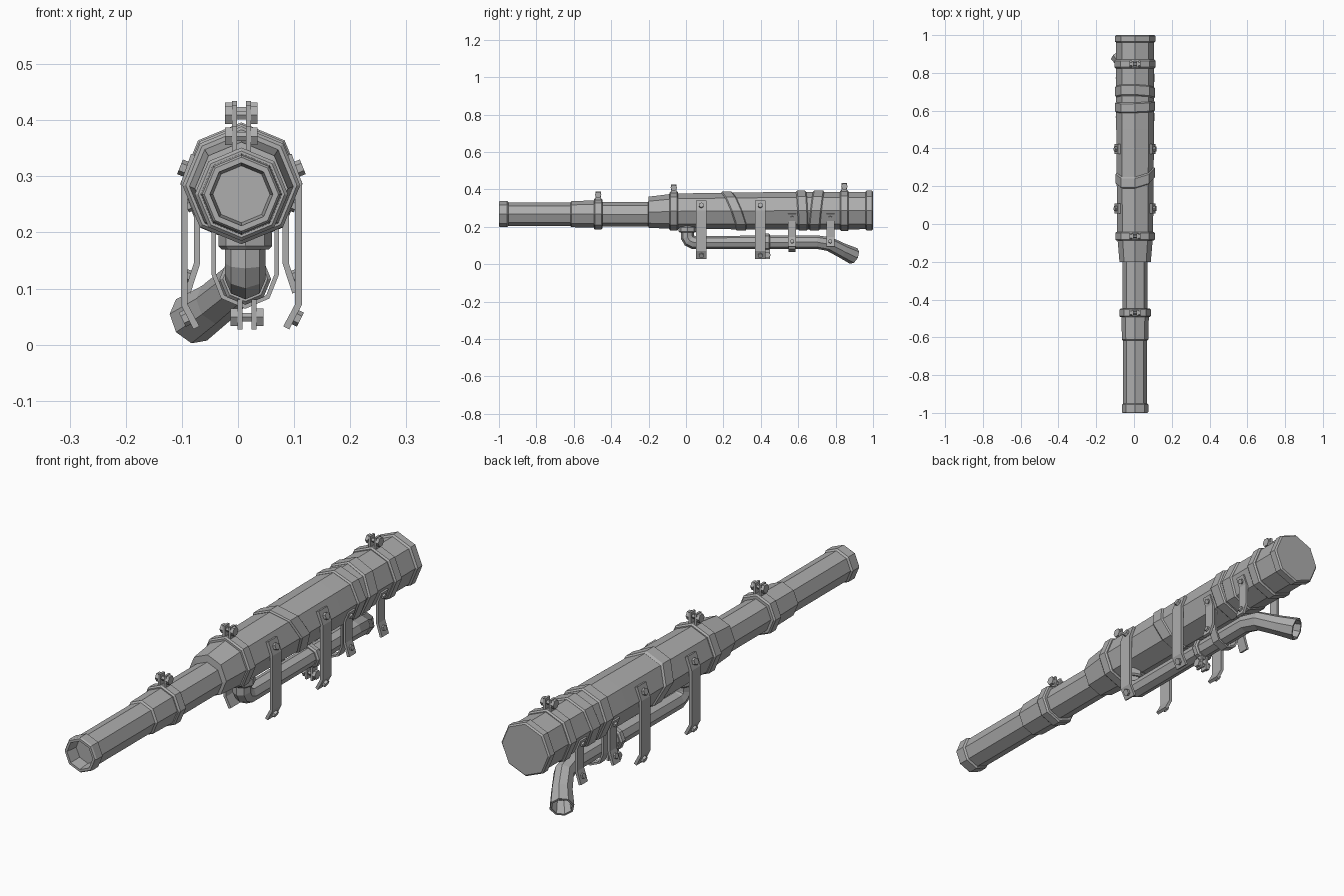
import bpy, bmesh, math
from mathutils import Vector

cube = bpy.data.objects.get("Cube")
if cube:
    bpy.data.objects.remove(cube)

grey = bpy.data.materials.new("dull_grey_metal")
grey.use_nodes = True
grey.diffuse_color = (0.42, 0.42, 0.42, 1)
grey.node_tree.nodes["Principled BSDF"].inputs["Base Color"].default_value = grey.diffuse_color

CX = 0.006   # barrel axis
PX = 0.013   # lower pipe axis


def finish(name, bm):
    bmesh.ops.recalc_face_normals(bm, faces=bm.faces)
    mesh = bpy.data.meshes.new(name)
    bm.to_mesh(mesh)
    bm.free()
    mesh.materials.append(grey)
    obj = bpy.data.objects.new(name, mesh)
    bpy.context.collection.objects.link(obj)
    return obj


def loft(name, sections, axis=None, bore=None, shear=(0, 0), sides=8):
    """Skin polygon rings along a path; bore = (rim ratio, floor ratio, depth)."""
    bm = bmesh.new()
    pts = [Vector(p) for p, r in sections]
    rings = []

    def ring(c, r, t):
        u = Vector((1, 0, 0))
        if abs(t.x) > 0.95:
            u = Vector((0, 1, 0))
        u = (u - t * u.dot(t)).normalized()
        v = t.cross(u)
        out = []
        for i in range(sides):
            a = math.tau * i / sides
            d = (u * math.cos(a) + v * math.sin(a)) * r
            d.y += shear[0] * d.x + shear[1] * d.z
            out.append(bm.verts.new(c + d))
        rings.append(out)

    for i, (p, r) in enumerate(sections):
        if axis:
            t = Vector(axis)
        else:
            a = (pts[i] - pts[max(i - 1, 0)]).normalized()
            b = (pts[min(i + 1, len(pts) - 1)] - pts[i]).normalized()
            t = (a + b).normalized()
        ring(pts[i], r, t)
    if bore:
        ring(pts[-1], r * bore[0], t)
        ring(pts[-1] - t * bore[2], r * bore[1], t)
    for a, b in zip(rings, rings[1:]):
        for i in range(sides):
            j = (i + 1) % sides
            bm.faces.new((a[i], a[j], b[j], b[i]))
    bm.faces.new(rings[0])
    bm.faces.new(rings[-1])
    return finish(name, bm)


def band(name, y0, y1, r, z, x=CX, shear=(0, 0)):
    """Chamfered collar around a y-aligned axis."""
    c = 0.006
    loft(name, [((x, y0, z), r - c), ((x, y0 + c, z), r), ((x, y1 - c, z), r),
                ((x, y1, z), r - c)], axis=(0, 1, 0), shear=shear)


def bolt(name, pos, direction, r, depth):
    d = Vector(direction).normalized()
    p = Vector(pos)
    loft(name, [(p - d * depth / 2, r), (p + d * depth / 2, r)], axis=d, sides=6)


def box(name, center, size):
    bm = bmesh.new()
    bmesh.ops.create_cube(bm, size=1)
    for v in bm.verts:
        v.co = Vector(center) + Vector([a * b for a, b in zip(v.co, size)])
    finish(name, bm)


def strap(name, y, width, line, thick):
    """Flat strip following a line of (x, z) points."""
    bm = bmesh.new()
    pts = [Vector(p) for p in line]
    rows = []
    for i, p in enumerate(pts):
        t = (pts[min(i + 1, len(pts) - 1)] - pts[max(i - 1, 0)]).normalized()
        n = Vector((-t.y, t.x)) * thick / 2
        corners = ((p + n, -1), (p + n, 1), (p - n, 1), (p - n, -1))
        rows.append([bm.verts.new((q.x, y + s * width / 2, q.y)) for q, s in corners])
    for a, b in zip(rows, rows[1:]):
        for i in range(4):
            j = (i + 1) % 4
            bm.faces.new((a[i], a[j], b[j], b[i]))
    bm.faces.new(rows[0])
    bm.faces.new(rows[-1])
    finish(name, bm)


def clamp_bolt(name, x, y, z, low, high):
    """Pair of lugs joined by a bolt with a head on each side."""
    for s in (-1, 1):
        box(name + "_lug", (x + s * 0.0125, y, (low + high) / 2), (0.009, 0.03, high - low))
        bolt(name + "_head", (x + s * 0.023, y, z), (1, 0, 0), 0.018, 0.012)
    bolt(name + "_shaft", (x, y, z), (1, 0, 0), 0.009, 0.05)


# Main barrel: rear to muzzle, stepped, with a shallow bore
profile = [(1.0, 0.101, 0.287), (0.994, 0.107, 0.287), (0.966, 0.107, 0.287),
           (0.96, 0.1, 0.287), (0.5, 0.1, 0.286), (-0.06, 0.095, 0.283),
           (-0.2, 0.083, 0.278), (-0.202, 0.066, 0.267), (-0.46, 0.066, 0.267),
           (-0.465, 0.073, 0.268), (-0.612, 0.07, 0.268), (-0.618, 0.063, 0.268),
           (-0.95, 0.063, 0.268), (-0.956, 0.07, 0.268), (-0.994, 0.07, 0.268),
           (-1.0, 0.066, 0.268)]
loft("barrel", [((CX, y, z), r) for y, r, z in profile], axis=(0, -1, 0),
     bore=(0.85, 0.77, 0.05))

# Clamp collars with their bolts on top
for y, r, z in ((-0.47, 0.083, 0.268), (-0.065, 0.105, 0.284), (0.847, 0.109, 0.287)):
    band("clamp_collar", y - 0.023, y + 0.023, r, z)
    clamp_bolt("collar_clamp", CX, y, z + r + 0.02, z + r - 0.015, z + r + 0.038)

# Wrapped bands, some slanted
band("slanted_band", 0.226, 0.286, 0.104, 0.285, shear=(0.15, -0.38))
band("wrap_band_front", 0.593, 0.648, 0.106, 0.287, shear=(0.03, -0.05))
band("wrap_band_rear", 0.668, 0.728, 0.106, 0.287, shear=(-0.03, 0.11))

# Lower pipe with mounting flange and flared hollow tail
loft("lower_pipe", [((PX, 0.008, 0.21), 0.036), ((PX, 0.008, 0.145), 0.036),
                    ((PX, 0.018, 0.127), 0.036), ((PX, 0.042, 0.116), 0.036),
                    ((PX, 0.70, 0.118), 0.036), ((0.0, 0.765, 0.108), 0.038),
                    ((-0.04, 0.835, 0.073), 0.040), ((-0.083, 0.896, 0.044), 0.046)],
     bore=(0.82, 0.68, 0.06))
loft("pipe_flange", [((PX, 0.008, 0.2), 0.048), ((PX, 0.008, 0.176), 0.048),
                     ((PX, 0.008, 0.17), 0.042)], axis=(0, 0, -1))
band("pipe_clamp", 0.42, 0.45, 0.046, 0.117, PX)
clamp_bolt("pipe_clamp_bolt", PX + 0.003, 0.435, 0.049, 0.027, 0.08)

# Sling around the pipe
half = [(0.056, 0.225), (0.056, 0.125), (0.04, 0.085), (0, 0.068)]
sling = [(PX + x, z) for x, z in half] + [(PX - x, z) for x, z in half[-2::-1]]
strap("pipe_sling", 0.567, 0.036, sling, 0.008)

# Hanging side straps, mirrored left and right
for s in (-1, 1):
    for y in (0.082, 0.397):
        line = [(0.084, 0.338), (0.102, 0.288), (0.102, 0.072), (0.08, 0.03)]
        strap("long_strap", y, 0.055, [(CX + s * x, z) for x, z in line], 0.012)
        bolt("long_strap_top_bolt", (CX + s * 0.102, y, 0.314), (s, 0, 0.4), 0.014, 0.016)
        bolt("long_strap_low_bolt", (CX + s * 0.098, y, 0.048), (s, 0, -0.5), 0.014, 0.016)
    for y in (0.567, 0.772):
        line = [(0.094, 0.27), (0.079, 0.232), (0.079, 0.145), (0.096, 0.093)]
        strap("short_strap", y, 0.042, [(CX + s * x, z) for x, z in line], 0.011)
        bolt("short_strap_top_bolt", (CX + s * 0.092, y, 0.248), (s, 0, -0.4), 0.011, 0.012)
        bolt("short_strap_low_bolt", (CX + s * 0.094, y, 0.122), (s, 0, 0.33), 0.011, 0.012)
